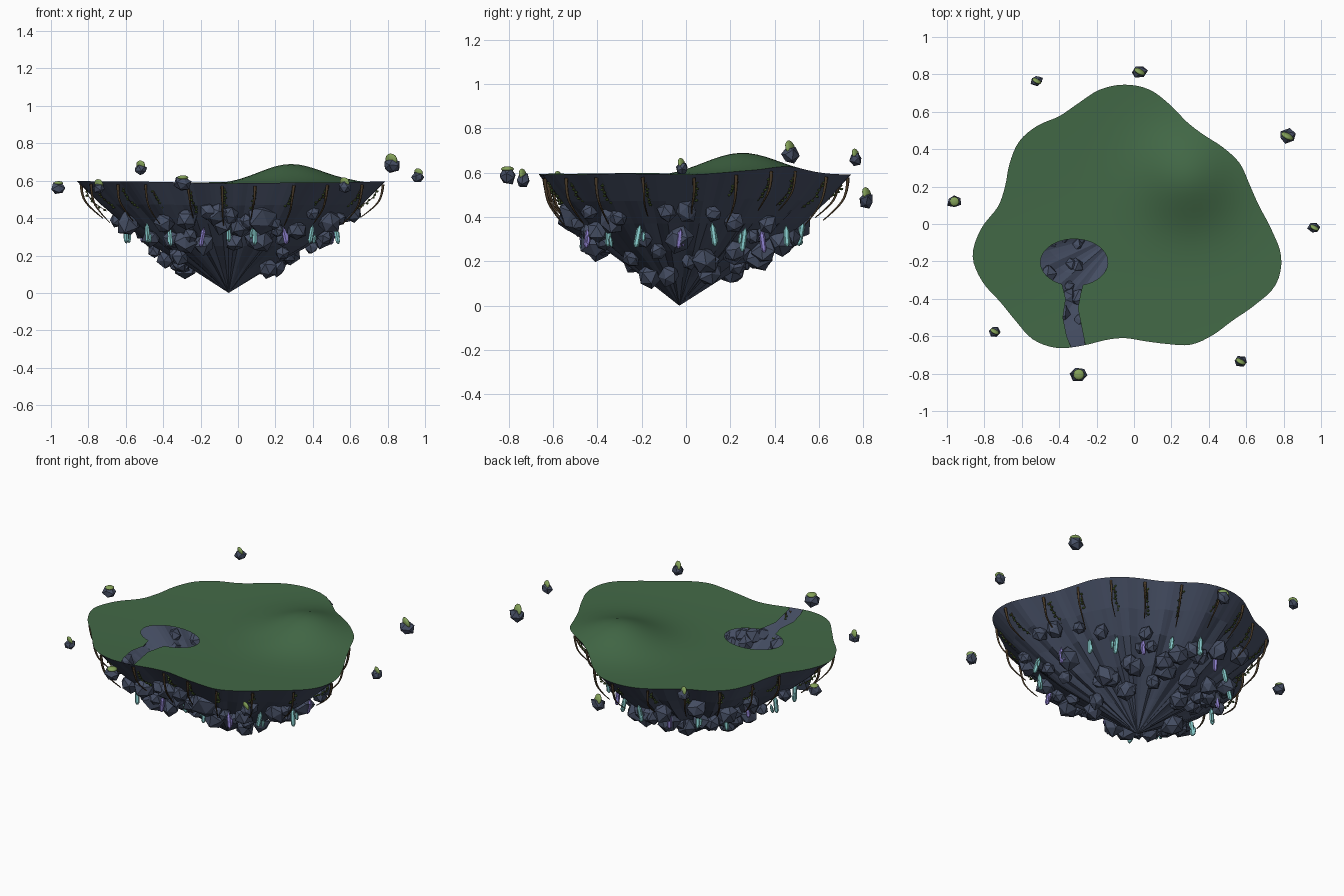
import bpy, bmesh, math, random
from math import sin, cos, pi, exp, radians
from mathutils import Vector, Matrix, Euler
from mathutils.geometry import delaunay_2d_cdt

random.seed(7)
rnd = random.uniform
if "Cube" in bpy.data.objects:
    bpy.data.objects.remove(bpy.data.objects["Cube"])


def material(name, r, g, b):
    m = bpy.data.materials.new(name)
    m.use_nodes = True
    m.diffuse_color = (r, g, b, 1)
    m.node_tree.nodes["Principled BSDF"].inputs["Base Color"].default_value = (r, g, b, 1)
    return m


STONE = material("slate stone", .06, .076, .125)
GRASS = material("meadow green", .055, .14, .062)
MOSS = material("light moss", .23, .36, .1)
VINE = material("vine brown", .075, .048, .024)
LEAF = material("leaf green", .07, .125, .03)
TEAL = material("teal crystal", .24, .6, .6)
VIOLET = material("violet crystal", .27, .22, .62)

CENTRE = Vector((-.05, -.03))
SEGS = 144
# Island outline radius every 10 degrees, in hundredths
RADII = [78.5, 73, 71, 71, 68.5, 66, 66.5, 71, 76, 77.5, 76, 72,
         70, 72.5, 73.5, 71, 68, 69, 77, 82.5, 81, 77, 76, 76.5,
         73, 66, 60, 58, 60.5, 65, 71, 73.5, 75.5, 80.5, 86, 85]


def radius(a):
    """Closed smooth interpolation of the outline radius."""
    n = len(RADII)
    u = (a / (2 * pi) * n) % n
    i, t = int(u), u % 1
    p, q, r, s = (RADII[(i + k) % n] for k in (-1, 0, 1, 2))
    v = q + .5 * t * (r - p + t * (2 * p - 5 * q + 4 * r - s + t * (3 * (q - r) + s - p)))
    return v / 100


def ground(x, y):
    """Height of the meadow, with one hill."""
    d = (x - .28) ** 2 + (y - .25) ** 2
    return .575 + .03 * (x * x + y * y) + .11 * exp(-d / .06)


def around(a, f, z):
    r = radius(a) * f
    return Vector((CENTRE.x + cos(a) * r, CENTRE.y + sin(a) * r, z))


def rim_lift(a):
    return ground(*around(a, 1, 0).to_2d()) - .59


PROFILE = [(.25, .13), (.5, .25), (.7, .37), (.85, .47), (1, .59)]


def cliff(a, f):
    """Point on the underside at a fraction of the outline radius."""
    low = (0, 0)
    for high in PROFILE:
        if f <= high[0]:
            t = (f - low[0]) / (high[0] - low[0])
            return around(a, f, low[1] + t * (high[1] - low[1]))
        low = high


def finish(name, bm, mats, smooth=False):
    mesh = bpy.data.meshes.new(name)
    bm.to_mesh(mesh)
    bm.free()
    for m in mats:
        mesh.materials.append(m)
    for p in mesh.polygons:
        p.use_smooth = smooth
    bpy.context.collection.objects.link(bpy.data.objects.new(name, mesh))


def inside(p, poly):
    hit = False
    for a, b in zip(poly, poly[1:] + poly[:1]):
        if (a.y > p.y) != (b.y > p.y) and p.x < a.x + (p.y - a.y) / (b.y - a.y) * (b.x - a.x):
            hit = not hit
    return hit


# Meadow: triangulated sheet with an open pond basin and stream channel
angles = [2 * pi * i / SEGS for i in range(SEGS)]
outline = [around(a, 1, 0).to_2d() for a in angles]
basin = [Vector((-.32 + .18 * cos(radians(d)), -.205 + .125 * sin(radians(d))))
         for d in range(-75, 258, 9)]
basin += [Vector(p) for p in ((-.365, -.4), (-.38, -.5), (-.36, -.6), (-.32, -.7),
                              (-.25, -.7), (-.28, -.55), (-.3, -.45), (-.285, -.37))]
edges = [(i, (i + 1) % SEGS) for i in range(SEGS)]
edges += [(SEGS + i, SEGS + (i + 1) % len(basin)) for i in range(len(basin))]
STEP = .04
grid = [Vector((i * STEP, j * STEP)) for i in range(-22, 21) for j in range(-17, 20)]
points = outline + basin + [p for p in grid if inside(p, outline)]
flat, _, tris, *_ = delaunay_2d_cdt(points, edges, [], 0, 1e-5)
bm = bmesh.new()
verts = [bm.verts.new((p.x, p.y, ground(p.x, p.y))) for p in flat]
for t in tris:
    mid = sum((flat[i] for i in t), Vector((0, 0))) / len(t)
    if inside(mid, outline) and not inside(mid, basin):
        bm.faces.new([verts[i] for i in t])
bmesh.ops.delete(bm, geom=[v for v in bm.verts if not v.link_faces], context='VERTS')
bmesh.ops.recalc_face_normals(bm, faces=bm.faces)
if sum(f.normal.z for f in bm.faces) < 0:
    bmesh.ops.reverse_faces(bm, faces=bm.faces)
finish("meadow", bm, [GRASS], True)

# Cliff: broad-ridged cone hanging below the meadow
bm = bmesh.new()
tip = bm.verts.new((CENTRE.x, CENTRE.y, 0))
folds = [rnd(-.07, .07) for _ in range(SEGS // 2)]
ridge = [(folds[i // 2] + folds[(i + 1) // 2 % len(folds)]) / 2 for i in range(SEGS)]
rings = []
for f, z in PROFILE:
    ring = []
    for a, k in zip(angles, ridge):
        p = around(a, f * (1 + k * min(1, 2 * (1 - f))), z)
        if f > .8:
            p.z += rim_lift(a) * (f - .7) / .3
        ring.append(bm.verts.new(p))
    rings.append(ring)
for i in range(SEGS):
    j = (i + 1) % SEGS
    bm.faces.new((tip, rings[0][j], rings[0][i]))
    for lo, hi in zip(rings, rings[1:]):
        bm.faces.new((lo[i], lo[j], hi[j], hi[i]))
finish("cliff", bm, [STONE])


def add_rock(bm, at, size, stretch=(1, 1, 1)):
    """Faceted boulder with jittered corners."""
    made = bmesh.ops.create_icosphere(bm, subdivisions=1, radius=size)["verts"]
    turn = Euler([rnd(0, 6) for _ in range(3)]).to_matrix()
    for v in made:
        p = turn @ v.co * rnd(.85, 1.15)
        v.co = Vector(p[k] * stretch[k] for k in range(3)) + at


# Boulders studding the cliff, sparser low on the front
bm = bmesh.new()
for i in range(76):
    a = i * 2.39996
    f = rnd(.56 if sin(a) < -.75 else .28, .82)
    size = rnd(.036, .07)
    out = Vector((cos(a) * .5, sin(a) * .5, -.8)) * size * .45
    add_rock(bm, cliff(a, f) + out, size)
add_rock(bm, cliff(radians(-68), .74), .088)
finish("cliff_boulders", bm, [STONE])

# Crystals: a large and a small pointed hexagonal prism in each cluster
bm = bmesh.new()
for i in range(20):
    a = radians(-144 + 18 * i)
    for k, h in enumerate((rnd(.05, .075), rnd(.02, .035))):
        b = a + k * rnd(-.05, .05)
        base = cliff(b, .69) + Vector((cos(b) * .012, sin(b) * .012, -.06 + rnd(-.02, .02)))
        tilt = Matrix.Translation(base) @ Euler((rnd(-.2, .2), rnd(-.2, .2), 0)).to_matrix().to_4x4()
        w = .013 - .004 * k
        for z, r1, r2, d in ((0, w, w, h), (h * .5 + w, w, 0, 2 * w), (-h * .5 - w * .5, w * .4, w, w)):
            made = bmesh.ops.create_cone(bm, cap_ends=True, segments=6, radius1=r1, radius2=r2, depth=d,
                                         matrix=tilt @ Matrix.Translation((0, 0, z)))
            for face in {f for v in made["verts"] for f in v.link_faces}:
                face.material_index = int(i % 3 == 2)
finish("crystals", bm, [TEAL, VIOLET])

# Vines: a bare outer stem and a shorter leafy strand hang together from the rim
curve = bpy.data.curves.new("vines", 'CURVE')
curve.dimensions = '3D'
curve.bevel_depth = .006
curve.bevel_resolution = 0
curve.resolution_u = 4
curve.materials.append(VINE)
bm = bmesh.new()


def add_vine(a, drop, inset, thick):
    path = [around(a + rnd(-.01, .01), f - inset, .575 - d * drop + rim_lift(a))
            for f, d in ((.985, 0), (.98, .07), (.93, .14), (.84, .2))]
    spline = curve.splines.new('NURBS')
    spline.points.add(len(path) - 1)
    spline.use_endpoint_u = True
    spline.order_u = 3
    for n, p in enumerate(path):
        spline.points[n].co = (*p, 1)
        spline.points[n].radius = thick * (1.2 - .28 * n)
    return path


for i in range(22):
    a = 2 * pi * (i + .3) / 22
    add_vine(a, rnd(.85, 1.1), 0, 1.2)
    path = add_vine(a + .02, rnd(.6, .8), .035, .6)
    for p, q in zip(path, path[1:]):
        for t in (.2, .5, .8):
            side = Vector((rnd(-.008, .008), rnd(-.008, .008), 0))
            add_rock(bm, p.lerp(q, t) + side, .0085, (1, 1, .8))
bpy.context.collection.objects.link(bpy.data.objects.new("vines", curve))
finish("vine_leaves", bm, [LEAF])

# Floating rocks around the island: x, y, z, width, cap lies flat
FLOATERS = [(-.52, .765, .66, .031, 0), (.03, .815, .475, .038, 0), (.82, .47, .68, .042, 0),
            (.965, -.02, .618, .031, 0), (.57, -.735, .565, .034, 0), (-.295, -.805, .585, .042, 1),
            (-.745, -.575, .56, .031, 0), (-.96, .12, .56, .036, 1)]
rocks, caps = bmesh.new(), bmesh.new()
for x, y, z, w, lies in FLOATERS:
    at = Vector((x, y, z))
    add_rock(rocks, at, w, (1.15, .95, 1))
    lean = Euler((0 if lies else -1.3, 0, -.5)).to_matrix().to_4x4()
    place = Matrix.Translation(at + Vector((0, 0, w * .75))) @ lean
    bmesh.ops.create_uvsphere(caps, u_segments=12, v_segments=8, radius=w * (.7 if lies else .85),
                              matrix=place @ Matrix.Diagonal((1, 1, .42, 1)))
finish("floating_rocks", rocks, [STONE])
finish("floating_rock_moss", caps, [MOSS], True)
